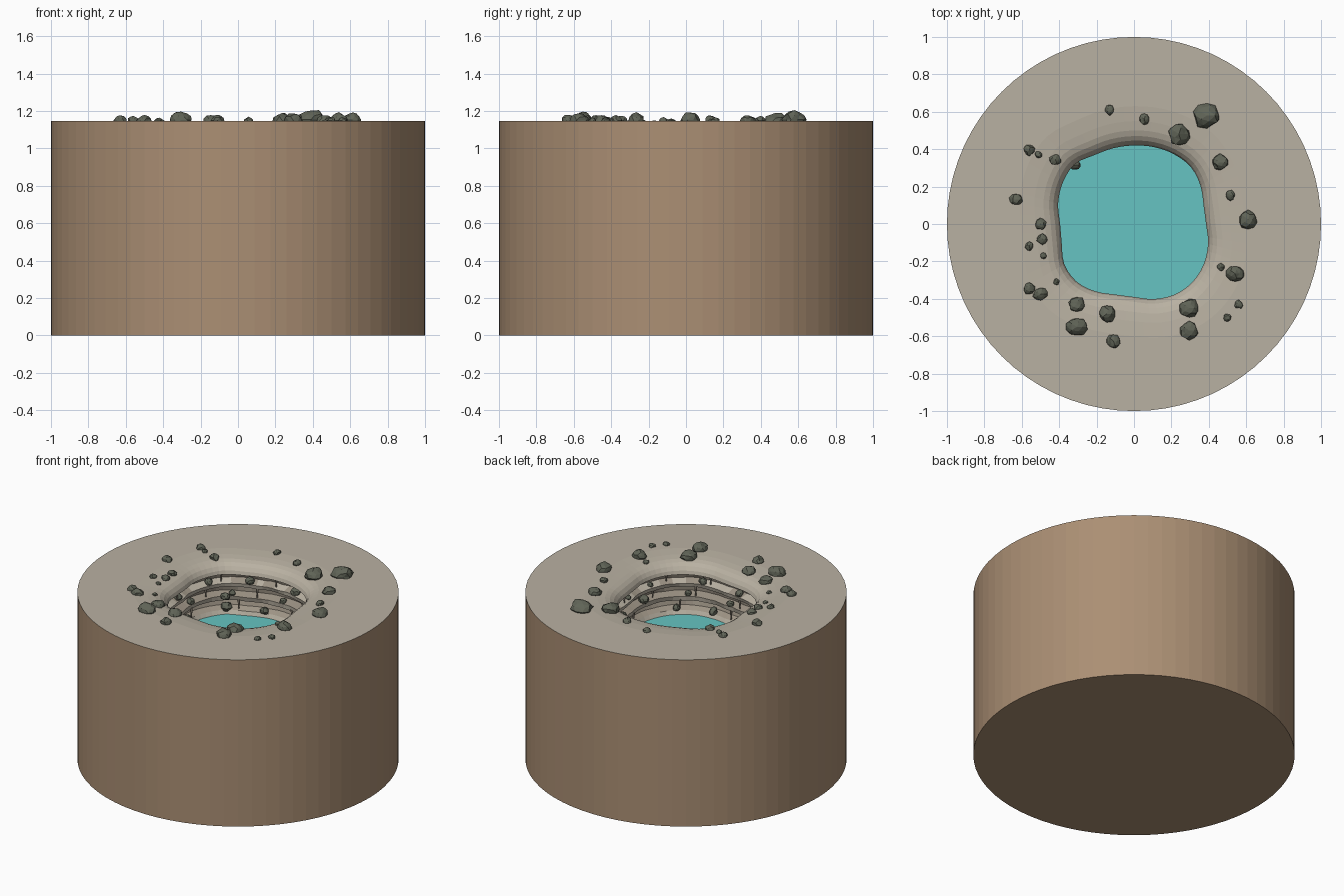
import bpy, bmesh, math, random
from mathutils import Vector, noise

random.seed(7)
if "Cube" in bpy.data.objects:
    bpy.data.objects.remove(bpy.data.objects["Cube"], do_unlink=True)

SIDES = 72
TOP = 1.145
WATER = 0.775


def material(name, rgb):
    mat = bpy.data.materials.new(name)
    mat.use_nodes = True
    colour = (*rgb, 1)
    mat.diffuse_color = colour
    bsdf = mat.node_tree.nodes["Principled BSDF"]
    bsdf.inputs["Base Color"].default_value = colour
    bsdf.inputs["Roughness"].default_value = 0.9
    return mat


earth = material("brown earth", (0.407, 0.275, 0.174))
limestone = material("pale limestone", (0.485, 0.44, 0.361))
strata = material("shaded strata", (0.34, 0.295, 0.235))
water_blue = material("turquoise water", (0.133, 0.552, 0.539))
stone = material("dark stone", (0.117, 0.127, 0.095))


def add_object(name, bm, *mats):
    bmesh.ops.recalc_face_normals(bm, faces=bm.faces)
    mesh = bpy.data.meshes.new(name)
    bm.to_mesh(mesh)
    bm.free()
    for mat in mats:
        mesh.materials.append(mat)
    obj = bpy.data.objects.new(name, mesh)
    bpy.context.collection.objects.link(obj)
    return obj


# Irregular outline of the hole, one radius every 15 degrees from +x
OUTLINE = [.385, .385, .41, .43, .43, .425, .42, .42, .425, .45, .44, .42,
           .395, .40, .43, .435, .415, .39, .39, .415, .435, .44, .43, .41]


def hole_radius(angle):
    t = (angle / math.tau % 1) * len(OUTLINE)
    i = int(t)
    f = t - i
    a, b, c, d = (OUTLINE[(i + k) % len(OUTLINE)] for k in (-1, 0, 1, 2))
    return b + f / 2 * (c - a + f * (2 * a - 5 * b + 4 * c - d + f * (3 * (b - c) + d - a)))


# Sloping ground: distance outside the hole edge, height
GROUND = [(.21, TOP), (.13, 1.139), (.08, 1.132), (.05, 1.122), (.026, 1.106), (.008, 1.083)]

# Undercut layers of the shaft wall: distance outside the hole edge, height
WALL = [(0, 1.06), (.055, 1.045), (.065, 1.01), (.015, .99), (.02, .965),
        (.075, .95), (.08, .915), (.02, .90), (.025, .87), (.08, .855),
        (.07, .82), (.035, .80), (.015, .765), (0, .70)]


def ground_height(offset):
    for (far, high), (near, low) in zip(GROUND, GROUND[1:]):
        if offset >= near:
            f = min(1, (offset - near) / (far - near))
            return low + f * (high - low)
    return GROUND[-1][1]


def add_ring(bm, radius, z):
    verts = []
    for i in range(SIDES):
        a = math.tau * i / SIDES
        r = radius(a)
        verts.append(bm.verts.new((r * math.cos(a), r * math.sin(a), z)))
    return verts


def wall_radius(offset, z):
    def radius(a):
        ripple = noise.noise(Vector((3 * math.cos(a), 3 * math.sin(a), 9 * z)))
        return hole_radius(a) + offset + min(.02, offset) * abs(ripple)
    return radius


# Ground block: outer side, sloping top, layered shaft and pool bed in one skin
bm = bmesh.new()
rings = [add_ring(bm, lambda a: 1, 0), add_ring(bm, lambda a: 1, TOP)]
for offset, z in GROUND:
    rings.append(add_ring(bm, lambda a: hole_radius(a) + offset, z))
for offset, z in WALL:
    rings.append(add_ring(bm, wall_radius(offset, z), z))
for layer, (low, high) in enumerate(zip(rings, rings[1:])):
    for i in range(SIDES):
        j = (i + 1) % SIDES
        face = bm.faces.new((low[i], low[j], high[j], high[i]))
        face.material_index = 0 if layer == 0 else 1
        # recessed bands are darker than the ledges between them
        if layer > len(GROUND) + 1:
            inset = sum(v.co.xy.length for v in face.verts) / 4
            angle = math.tau * (i + .5) / SIDES
            if inset - hole_radius(angle) > .045:
                face.material_index = 2
bm.faces.new(rings[0])
bed = bm.faces.new(rings[-1])
bed.material_index = 1
add_object("ground_block", bm, earth, limestone, strata)

# Pool surface
bm = bmesh.new()
edge = add_ring(bm, lambda a: hole_radius(a) + .03, WATER)
centre = bm.verts.new((0, 0, WATER))
for i in range(SIDES):
    bm.faces.new((centre, edge[i], edge[(i + 1) % SIDES]))
add_object("water", bm, water_blue)


def add_rock(name, x, y, z, size, flat=.75):
    bm = bmesh.new()
    bmesh.ops.create_icosphere(bm, subdivisions=2, radius=1)
    seed = Vector([random.uniform(-50, 50) for _ in range(3)])
    stretch = Vector((random.uniform(.88, 1.08), random.uniform(.88, 1.08), flat))
    for v in bm.verts:
        v.co *= 1 + .3 * noise.noise(v.co * 1.3 + seed)
        v.co = v.co * stretch * size
    rock = add_object(name, bm, stone)
    rock.location = (x, y, z)


# Boulders scattered round the rim: x, y, size
BOULDERS = [(-.13, .61, .027), (.055, .56, .03), (.39, .58, .068), (.24, .48, .058),
            (.46, .33, .045), (.515, .155, .028), (.61, .025, .055), (-.56, .395, .03),
            (-.51, .37, .02), (-.42, .345, .032), (-.63, .13, .035), (-.5, 0, .03),
            (-.49, -.08, .028), (-.56, -.12, .024), (-.485, -.17, .016),
            (-.56, -.345, .032), (-.5, -.375, .037), (-.415, -.31, .017),
            (-.305, -.43, .042), (-.305, -.55, .055), (-.145, -.48, .043),
            (-.11, -.625, .038), (.295, -.45, .05), (.295, -.57, .048),
            (.5, -.5, .022), (.56, -.43, .025), (.54, -.265, .05), (.465, -.23, .022)]
for n, (x, y, size) in enumerate(BOULDERS):
    offset = math.hypot(x, y) - hole_radius(math.atan2(y, x))
    add_rock(f"rim_boulder_{n + 1}", x, y, ground_height(offset) + .12 * size, size)

# Stones resting on the ledges inside the shaft
for n in range(30):
    a = math.tau * (n + random.uniform(0, .8)) / 30
    ledge = (.99, .90, .80)[n % 3]
    size = random.uniform(.018, .034)
    r = hole_radius(a) + .04
    add_rock(f"ledge_stone_{n + 1}", r * math.cos(a), r * math.sin(a), ledge + .6 * size, size, .95)
add_rock("fallen_stone", -.315, .315, .91, .03)

# Thin stone drips hanging from the undercuts
bm = bmesh.new()
for n in range(24):
    a = math.tau * (n + random.random()) / 24
    r = hole_radius(a) + .03
    roof = (1.06, .97, .88)[n % 3]
    drop = random.uniform(.05, .08)
    new = bmesh.ops.create_cone(bm, segments=6, radius1=.003, radius2=.009, depth=drop)
    bmesh.ops.translate(bm, verts=new["verts"],
                        vec=(r * math.cos(a), r * math.sin(a), roof - drop / 2))
add_object("hanging_drips", bm, strata)
